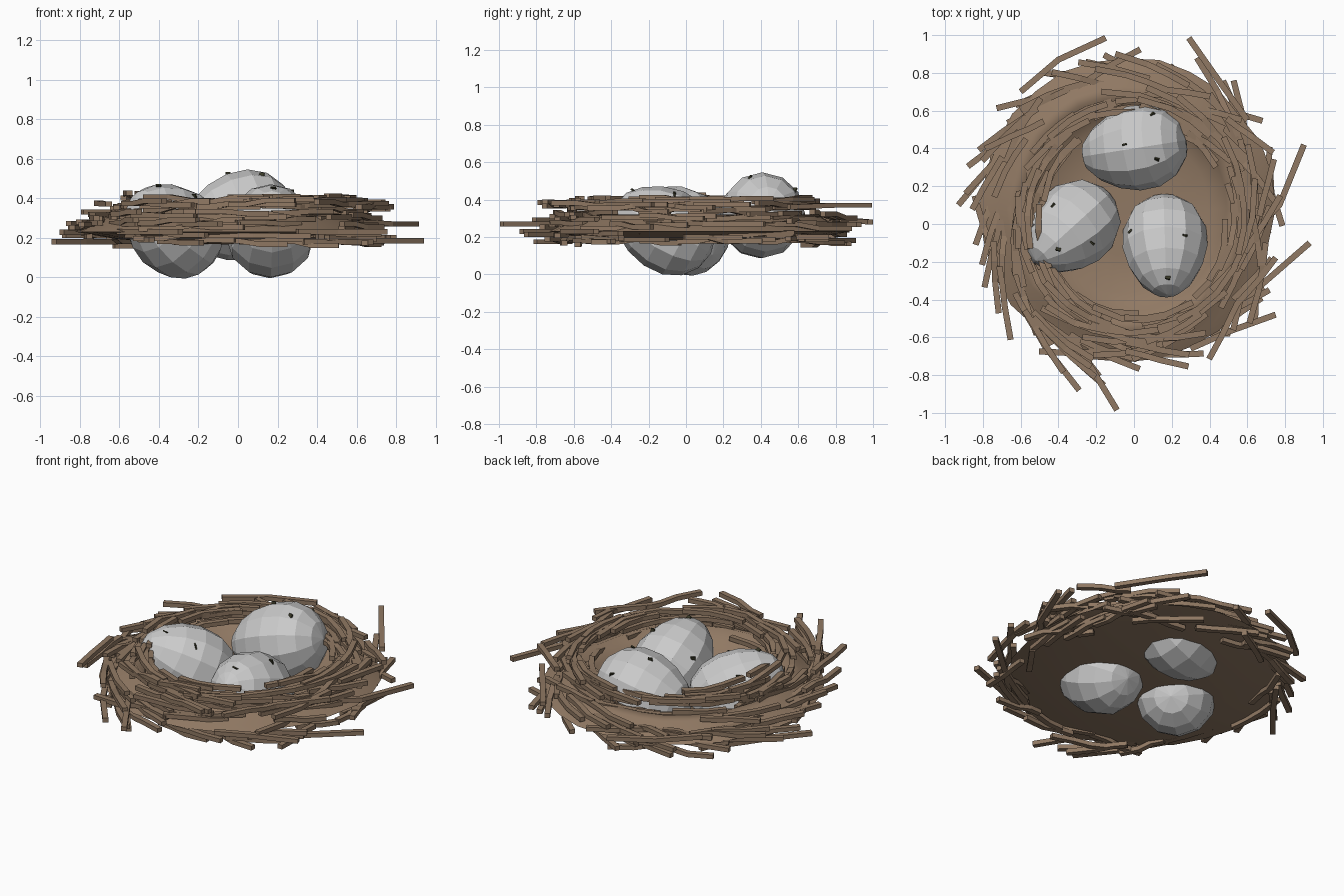
import bpy, bmesh, math, random
from mathutils import Vector, Matrix
from mathutils.bvhtree import BVHTree

if "Cube" in bpy.data.objects:
    bpy.data.objects.remove(bpy.data.objects["Cube"])

random.seed(23)
CX, CY = -0.04, 0.08


def material(name, rgb):
    m = bpy.data.materials.new(name)
    m.diffuse_color = (*rgb, 1)
    m.use_nodes = True
    m.node_tree.nodes["Principled BSDF"].inputs["Base Color"].default_value = m.diffuse_color
    return m


brown = material("nest_brown", (0.28, 0.19, 0.125))
dark = material("speck_dark", (0.04, 0.04, 0.02))


def finish(bm, name, mat=None):
    bmesh.ops.recalc_face_normals(bm, faces=bm.faces)
    me = bpy.data.meshes.new(name)
    bm.to_mesh(me)
    bm.free()
    ob = bpy.data.objects.new(name, me)
    bpy.context.collection.objects.link(ob)
    if mat:
        me.materials.append(mat)
    return ob


# Nest base: sunken floor, raised rim, low outer skirt and a nearly flat underside
profile = [(0.25, 0.18), (0.44, 0.19), (0.54, 0.25), (0.6, 0.32),
           (0.65, 0.305), (0.7, 0.275), (0.75, 0.255), (0.8, 0.23),
           (0.6, 0.195), (0.3, 0.17)]
N = 28
bm = bmesh.new()
top = bm.verts.new((CX, CY, 0.18))
bottom = bm.verts.new((CX, CY, 0.165))
wobble = [random.uniform(-0.02, 0.02) for _ in range(N)]
rings = []
for r, z in profile:
    ring = []
    for i in range(N):
        a = 2 * math.pi * i / N
        rr = r * (1 + wobble[i])
        ring.append(bm.verts.new((CX + rr * 0.97 * math.cos(a), CY + rr * 1.01 * math.sin(a), z)))
    rings.append(ring)
for i in range(N):
    j = (i + 1) % N
    bm.faces.new((top, rings[0][i], rings[0][j]))
    bm.faces.new((bottom, rings[-1][j], rings[-1][i]))
    for a, b in zip(rings, rings[1:]):
        bm.faces.new((a[i], b[i], b[j], a[j]))
for f in bm.faces:
    f.smooth = True
base = finish(bm, "nest_base", brown)
bpy.context.view_layer.objects.active = base
base.select_set(True)
bpy.ops.object.shade_smooth_by_angle(angle=math.radians(75))


# Twigs: square bars swept along short bent paths
def add_twig(bm, pts, w=0.032, h=0.026):
    rows = []
    for k, p in enumerate(pts):
        t = pts[min(k + 1, len(pts) - 1)] - pts[max(k - 1, 0)]
        t.z = 0
        side = Vector((-t.y, t.x, 0)).normalized() * w / 2
        up = Vector((0, 0, h / 2))
        rows.append([bm.verts.new(p + s) for s in (side + up, up - side, -side - up, side - up)])
    for a, b in zip(rows, rows[1:]):
        for i in range(4):
            j = (i + 1) % 4
            bm.faces.new((a[i], a[j], b[j], b[i]))
    bm.faces.new(rows[0])
    bm.faces.new(rows[-1][::-1])


def twig_ring(bm, count, radius, heights, flare, span, cx, cy):
    for k in range(count):
        a0 = 2 * math.pi * (k * 0.618034) + random.uniform(-0.1, 0.1)
        d = 1 if random.random() < 0.72 else -1
        r0, sp = random.uniform(*radius), random.uniform(*span)
        fl, z = random.uniform(*flare), random.choice(heights) + random.uniform(-0.006, 0.006)
        drop = random.uniform(-0.025, 0.025)
        while True:
            pts = []
            for t, s in ((0, 0), (0.3, 0), (0.6, 1), (1, 1)):
                a, r = a0 + d * sp * t, r0 + fl * t ** 1.5
                pts.append(Vector((cx + r * 0.97 * math.cos(a), cy + r * math.sin(a), z + drop * s)))
            if abs(pts[-1].x) < 0.9 and abs(pts[-1].y) < 0.96:
                break
            fl -= 0.03
        add_twig(bm, pts)


bm = bmesh.new()
twig_ring(bm, 100, (0.51, 0.65), (0.3, 0.33, 0.36, 0.385, 0.4), (-0.03, 0.09), (0.45, 0.8), 0.01, 0.03)
finish(bm, "inner_twigs", brown)

bm = bmesh.new()
twig_ring(bm, 100, (0.66, 0.77), (0.18, 0.18, 0.21, 0.23, 0.27, 0.27, 0.32, 0.37), (0.04, 0.18),
          (0.33, 0.55), CX + 0.01, CY - 0.03)
# Stray twigs that reach furthest out
for p in [((-0.5, -0.5, 0.27), (-0.3, -0.64, 0.27), (-0.09, -0.985, 0.27)),
          ((0.45, -0.55, 0.2), (0.62, -0.37, 0.185), (0.93, -0.1, 0.185)),
          ((-0.62, 0.5, 0.18), (-0.78, 0.28, 0.18), (-0.93, 0.1, 0.18)),
          ((0.62, -0.05, 0.28), (0.77, 0.1, 0.27), (0.9, 0.42, 0.27)),
          ((-0.6, 0.7, 0.3), (-0.4, 0.87, 0.29), (-0.15, 0.985, 0.28)),
          ((0.6, 0.55, 0.36), (0.42, 0.8, 0.37), (0.29, 0.985, 0.37)),
          ((-0.6, -0.42, 0.23), (-0.47, -0.65, 0.23), (-0.29, -0.88, 0.23)),
          ((0.3, -0.66, 0.23), (0.5, -0.57, 0.23), (0.75, -0.48, 0.23))]:
    add_twig(bm, [Vector(q) for q in p])
finish(bm, "outer_twigs", brown)


# Eggs: faceted spheres tapered toward one end, with small square specks
def egg(name, loc, axis, spots):
    bm = bmesh.new()
    bmesh.ops.create_uvsphere(bm, u_segments=12, v_segments=8, radius=1)
    rot = Vector(axis).to_track_quat('Z', 'Y').to_matrix().to_4x4()
    for v in bm.verts:
        k = 0.225 * (1 - 0.15 * v.co.z)
        v.co = Vector((v.co.x * k, v.co.y * k, v.co.z * 0.287))
    bm.transform(Matrix.Translation(loc) @ rot)
    tree = BVHTree.FromBMesh(bm)
    finish(bm, name)
    sp = bmesh.new()
    for x, y in spots:
        hit, n, _, _ = tree.ray_cast(Vector((x, y, 2)), Vector((0, 0, -1)))
        if hit:
            m = Matrix.Translation(hit) @ n.to_track_quat('Z', 'Y').to_matrix().to_4x4()
            bmesh.ops.create_cube(sp, size=1, matrix=m @ Matrix.Diagonal((0.026, 0.03, 0.008, 1)))
    finish(sp, name + "_specks", dark)


egg("back_egg", (0.0, 0.4, 0.305), (-0.95, -0.15, -0.26),
    [(-0.05, 0.42), (0.12, 0.34), (0.1, 0.58)])
egg("left_egg", (-0.335, -0.025, 0.246), (-0.66, -0.6, 0.5),
    [(-0.43, 0.1), (-0.4, -0.13), (-0.22, -0.1)])
egg("right_egg", (0.165, -0.12, 0.246), (0.03, -0.88, 0.47),
    [(-0.02, -0.04), (0.27, -0.06), (0.18, -0.28)])
